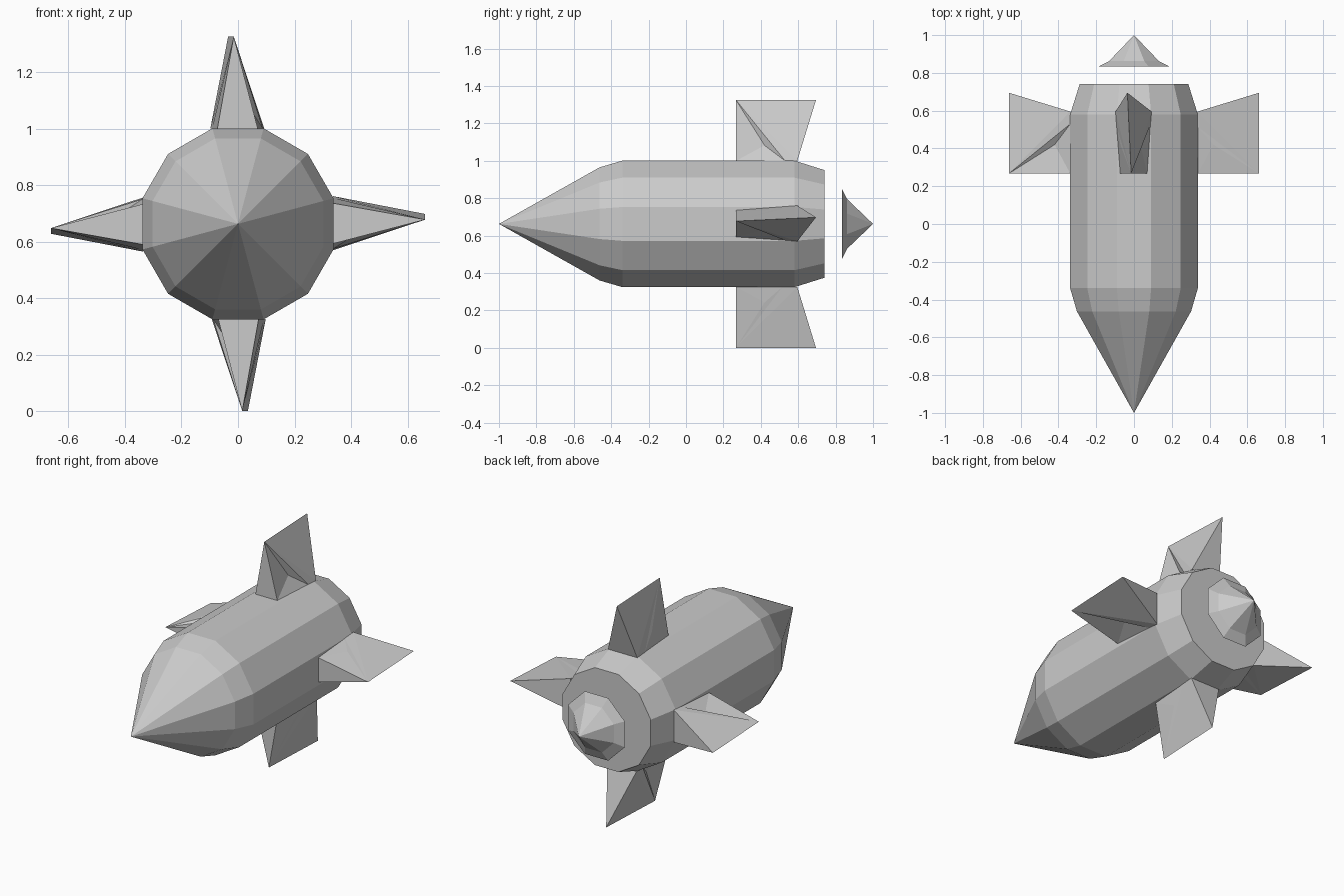
import bpy, bmesh
from math import sin, cos, pi

if "Cube" in bpy.data.objects:
    bpy.data.objects.remove(bpy.data.objects["Cube"])

CZ = 0.6625  # height of the long axis


def finish(bm, name):
    bmesh.ops.recalc_face_normals(bm, faces=bm.faces[:])
    mesh = bpy.data.meshes.new(name)
    bm.to_mesh(mesh)
    bm.free()
    obj = bpy.data.objects.new(name, mesh)
    bpy.context.collection.objects.link(obj)
    return obj


def lathe(name, profile, sides):
    """Flat-sided solid turned about the y axis; profile is (y, radius)."""
    bm = bmesh.new()
    rings = []
    for y, r in profile:
        if r == 0:
            rings.append([bm.verts.new((0, y, CZ))])
            continue
        angles = [2 * pi * (i + 0.5) / sides for i in range(sides)]
        rings.append([bm.verts.new((r * cos(a), y, CZ + r * sin(a))) for a in angles])
    for lo, hi in zip(rings, rings[1:]):
        for i in range(sides):
            j = (i + 1) % sides
            if len(lo) == 1:
                bm.faces.new((lo[0], hi[i], hi[j]))
            elif len(hi) == 1:
                bm.faces.new((lo[i], lo[j], hi[0]))
            else:
                bm.faces.new((lo[i], lo[j], hi[j], hi[i]))
    for ring in (rings[0], rings[-1]):
        if len(ring) > 1:
            bm.faces.new(ring)
    return finish(bm, name)


# Fin: (sideways, y, distance from axis)
FIN_POINTS = [
    (-0.015, 0.267, 0.6625), (-0.035, 0.695, 0.6625),   # outer edge
    (-0.073, 0.267, 0.337), (0.070, 0.267, 0.337),      # front foot
    (0.034, 0.42, 0.42), (0.088, 0.53, 0.337), (0.093, 0.595, 0.337),     # right crease, foot
    (-0.072, 0.42, 0.42), (-0.092, 0.515, 0.337), (-0.098, 0.595, 0.337),  # left crease, foot
]
FIN_FACES = [
    (0, 3, 2), (0, 4, 3), (3, 4, 5), (0, 5, 4), (0, 6, 5), (0, 1, 6),
    (0, 2, 7), (2, 8, 7), (0, 7, 8), (0, 8, 9), (0, 9, 1),
    (1, 9, 6), (2, 3, 5, 6, 9, 8),
]


def fin(name, angle):
    bm = bmesh.new()
    c, s = cos(angle), sin(angle)
    vs = [bm.verts.new((x * c + r * s, y, CZ - x * s + r * c)) for x, y, r in FIN_POINTS]
    for f in FIN_FACES:
        bm.faces.new([vs[i] for i in f])
    return finish(bm, name)


# Pointed twelve-sided body
lathe("body", [(-1, 0), (-0.462, 0.313), (-0.34, 0.35), (0.58, 0.35), (0.74, 0.298)], 12)

# Floating eight-sided exhaust cone
lathe("exhaust_flame", [(0.835, 0.2), (0.862, 0.143), (1, 0)], 8)

# Four fins around the tail
for i, side in enumerate(("top", "right", "bottom", "left")):
    fin(side + "_fin", i * pi / 2)
